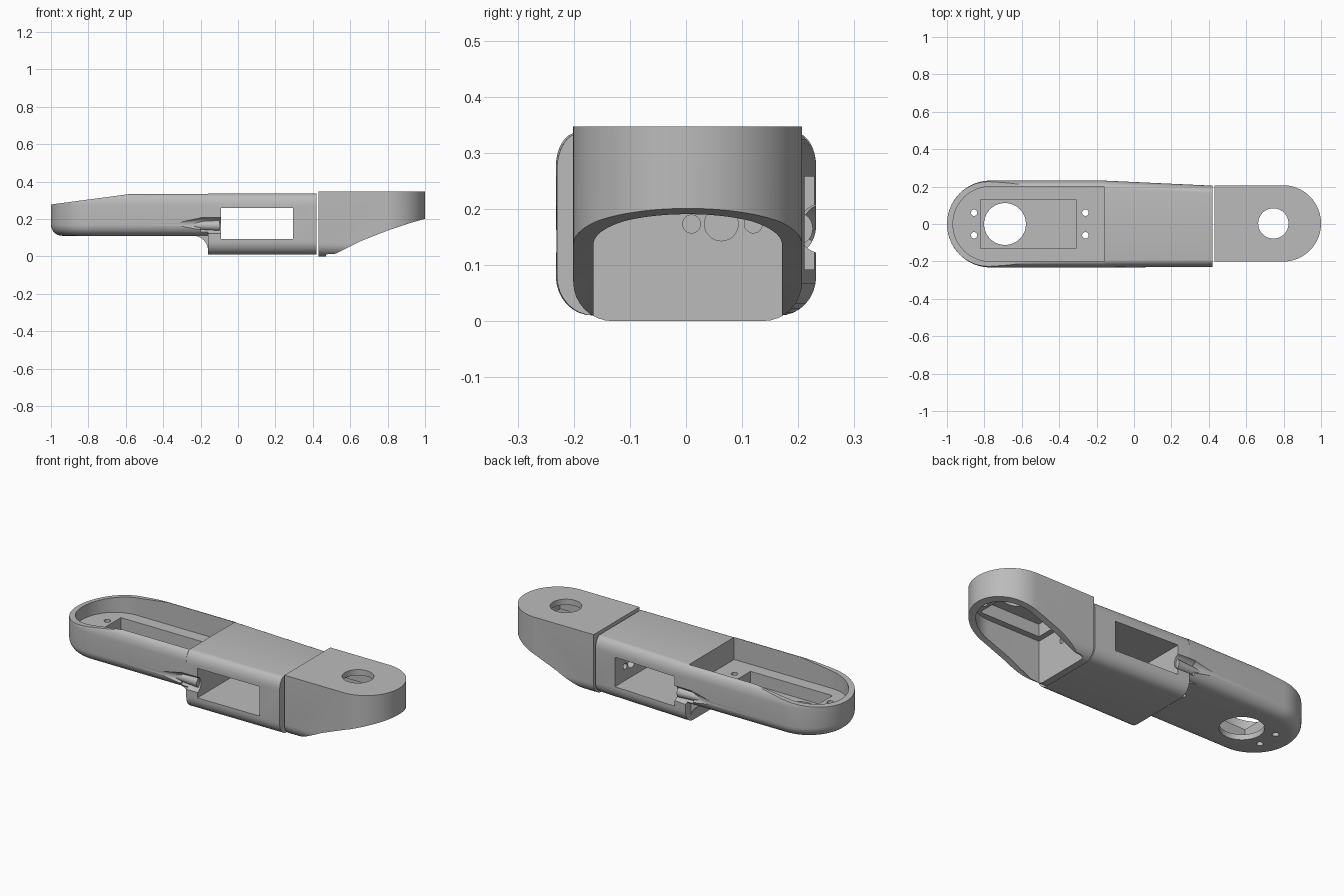
import bpy, bmesh, math
from mathutils import Matrix, Vector

if "Cube" in bpy.data.objects:
    bpy.data.objects.remove(bpy.data.objects["Cube"])

grey = bpy.data.materials.new("mid_grey_plastic")
grey.use_nodes = True
grey.diffuse_color = (0.5, 0.5, 0.5, 1)
grey.node_tree.nodes["Principled BSDF"].inputs["Base Color"].default_value = (0.5, 0.5, 0.5, 1)


def make_object(name, bm):
    bmesh.ops.recalc_face_normals(bm, faces=bm.faces)
    mesh = bpy.data.meshes.new(name)
    bm.to_mesh(mesh)
    bm.free()
    mesh.materials.append(grey)
    obj = bpy.data.objects.new(name, mesh)
    bpy.context.collection.objects.link(obj)
    return obj


def loft(name, rings):
    """Skin a list of closed rings and cap both ends."""
    bm = bmesh.new()
    rows = [[bm.verts.new(p) for p in ring] for ring in rings]
    n = len(rows[0])
    for a, b in zip(rows, rows[1:]):
        for i in range(n):
            j = (i + 1) % n
            bm.faces.new((a[i], a[j], b[j], b[i]))
    bm.faces.new(rows[0])
    bm.faces.new(rows[-1])
    return make_object(name, bm)


def stadium(flat_x, centre_x, r, z, yc=0.0, steps=40):
    """Outline with a flat end at flat_x and a half-round end about centre_x."""
    s = 1 if centre_x > flat_x else -1
    pts = [(flat_x, yc - r, z)]
    for i in range(steps + 1):
        a = -math.pi / 2 + math.pi * i / steps
        pts.append((centre_x + s * r * math.cos(a), yc + r * math.sin(a), z))
    return pts + [(flat_x, yc + r, z)]


def slab(name, flat_x, centre_x, r, z0, z1, low=0.0, high=0.0, yc=0.0):
    """Stadium prism whose lower and upper side edges are rounded."""
    levels = []
    for i in range(9):
        a = math.pi / 2 * i / 8
        levels.append((z0 + low * (1 - math.cos(a)), low * (1 - math.sin(a))))
    if not low:
        levels = [(z0, 0)]
    if high:
        for i in range(9):
            a = math.pi / 2 * i / 8
            levels.append((z1 - high * (1 - math.sin(a)), high * 0.6 * (1 - math.cos(a))))
    else:
        levels.append((z1, 0))
    return loft(name, [stadium(flat_x, centre_x, r - d, z, yc) for z, d in levels])


def box(x0, x1, y0, y1, z0, z1):
    return loft("cutter", [[(x0, y0, z), (x1, y0, z), (x1, y1, z), (x0, y1, z)] for z in (z0, z1)])


def prism(name, profile, y0, y1):
    return loft(name, [[(x, y, z) for x, z in profile] for y in (y0, y1)])


def cylinder(name, centre, r, length, axis="Z", r2=None):
    bm = bmesh.new()
    bmesh.ops.create_cone(bm, cap_ends=True, segments=40, radius1=r,
                          radius2=r if r2 is None else r2, depth=length)
    turn = Matrix.Rotation(math.pi / 2, 4, "Y") if axis == "X" else Matrix()
    bmesh.ops.transform(bm, verts=bm.verts, matrix=Matrix.Translation(Vector(centre)) @ turn)
    return make_object(name, bm)


def cut(obj, *cutters):
    bpy.context.view_layer.objects.active = obj
    for c in cutters:
        c.hide_render = True
        mod = obj.modifiers.new("cut", "BOOLEAN")
        mod.operation = "DIFFERENCE"
        mod.solver = "EXACT"
        mod.object = c
        bpy.ops.object.modifier_apply(modifier=mod.name)
        bpy.data.objects.remove(c)


def wire_holes(x0, x1):
    return [cylinder("cutter", ((x0 + x1) / 2, y, 0.173), r, x1 - x0, "X")
            for y, r in ((0.01, 0.016), (0.063, 0.03), (0.12, 0.016))]


def scoops():
    """Rounded side grooves running into the window."""
    out = []
    for s in (-1, 1):
        out.append(cylinder("cutter", (-0.135, s * 0.245, 0.165), 0.045, 0.13, "X"))
        out.append(cylinder("cutter", (-0.265, s * 0.245, 0.172), 0.012, 0.131, "X", 0.036))
    return out


# Shallow tray that carries the first motor
tray = slab("motor_tray", -0.16, -0.768, 0.232, 0.11, 0.335, 0.06, 0.06)
cut(tray,
    prism("cutter", [(-1.1, 0.264), (-0.58, 0.333), (-0.55, 0.5), (-1.1, 0.5)], -0.4, 0.4),
    slab("cutter", -0.1, -0.768, 0.2, 0.21, 0.5),
    box(-0.82, -0.31, -0.13, 0.13, 0.14, 0.4),
    cylinder("cutter", (-0.69, 0, 0.1), 0.112, 0.3),
    *[cylinder("cutter", (x, y, 0.15), 0.017, 0.3) for x in (-0.855, -0.26) for y in (-0.06, 0.06)],
    *scoops())

# Deep box section with the second motor window, slightly tapered on its left
def section(x, y0, y1):
    ring = []
    for cy, cz, ry, rz, start in ((y1, 0.335, 0.04, 0.065, 0), (y0, 0.335, 0.04, 0.065, 1),
                                  (y0, 0.01, 0.065, 0.07, 2), (y1, 0.01, 0.065, 0.07, 3)):
        sy = 1 if start in (0, 3) else -1
        sz = 1 if start < 2 else -1
        for i in range(9):
            a = math.pi / 2 * (start + i / 8)
            ring.append((x, cy - sy * ry + ry * math.cos(a), cz - sz * rz + rz * math.sin(a)))
    return ring

housing = loft("window_housing", [section(-0.16, -0.232, 0.232), section(0.42, -0.23, 0.205)])
cut(housing, box(-0.09, 0.295, -0.4, 0.4, 0.092, 0.258), *wire_holes(0.25, 0.5), *scoops())

# Concave fillet beneath the step
curve = [(-0.24 + 0.08 * math.sin(a), 0.03 + 0.08 * math.cos(a))
         for a in [math.pi / 2 * i / 10 for i in range(11)]]
fillet = prism("step_fillet", curve + [(-0.155, 0.03), (-0.155, 0.13), (-0.24, 0.13)], -0.185, 0.185)

# Rounded wire bosses lying in the side grooves
bosses = []
for side, s in (("left", 1), ("right", -1)):
    bosses.append(cylinder(side + "_boss", (-0.2, s * 0.196, 0.165), 0.018, 0.2, "X", 0.03))

# Hollow end cap with sloping underside
cap = slab("end_cap", 0.43, 0.796, 0.204, 0.0, 0.347, 0.07, 0, 0.003)
cut(cap,
    prism("cutter", [(0.43, -0.1), (0.48, 0.012), (0.52, 0.014), (0.66, 0.083), (0.8, 0.138),
                     (0.92, 0.178), (1.05, 0.215), (1.05, -0.1)], -0.4, 0.4),
    slab("cutter", 0.47, 0.796, 0.168, -0.2, 0.245, 0, 0, 0.003),
    box(0.5, 0.875, -0.13, 0.13, 0.2, 0.315),
    cylinder("cutter", (0.745, 0.003, 0.35), 0.081, 0.2),
    *[cylinder("cutter", (0.91, y, 0.24), 0.017, 0.12) for y in (-0.06, 0.06)],
    *wire_holes(0.425, 0.49))

# Smooth curved walls while keeping creases crisp
for obj in [tray, housing, fillet, cap] + bosses:
    bpy.ops.object.select_all(action="DESELECT")
    obj.select_set(True)
    bpy.context.view_layer.objects.active = obj
    bpy.ops.object.shade_smooth_by_angle(angle=math.radians(30))
